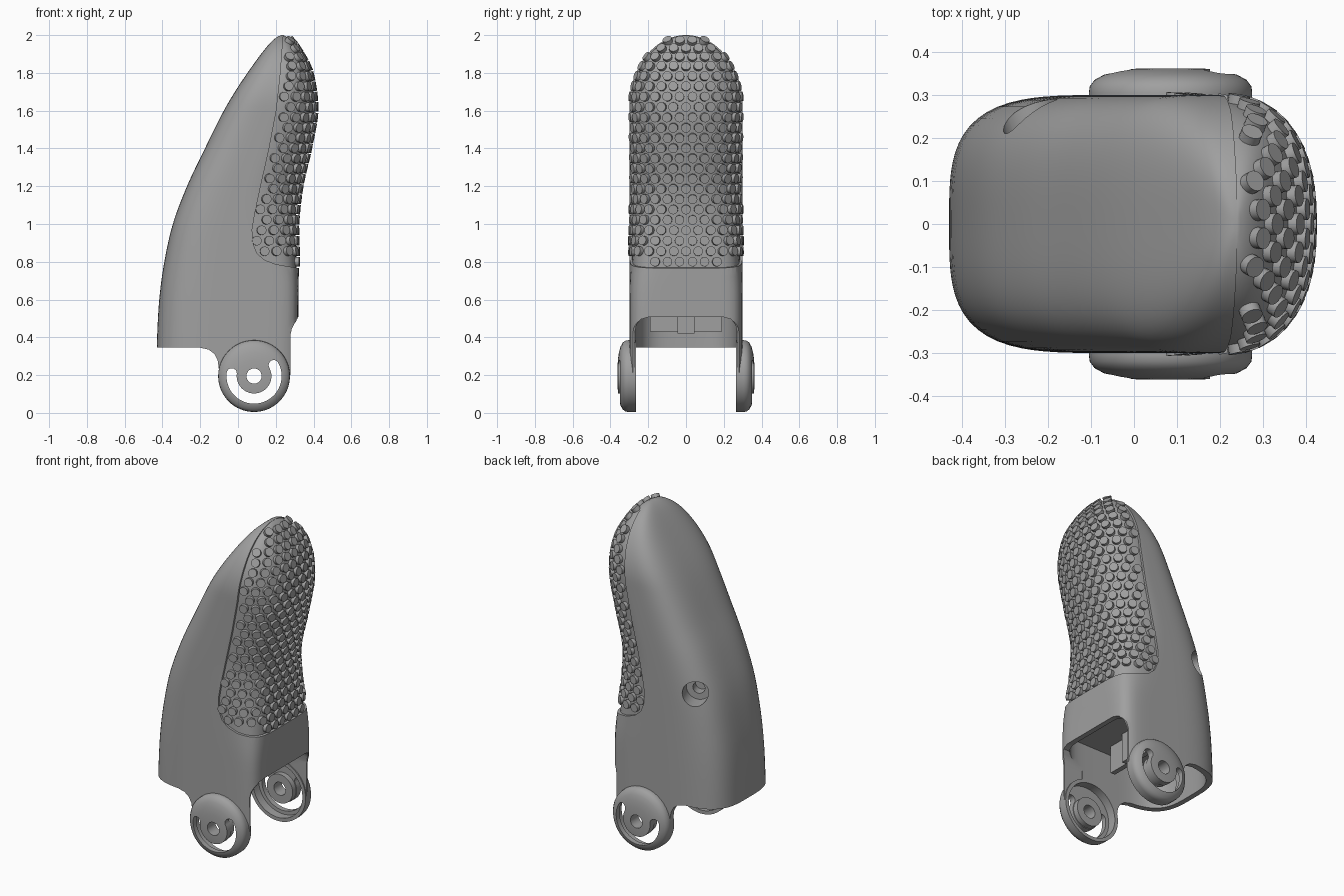
import bpy, bmesh, math
from mathutils import Vector, Matrix

if "Cube" in bpy.data.objects:
    bpy.data.objects.remove(bpy.data.objects["Cube"])

grey = bpy.data.materials.new("mid_grey")
grey.use_nodes = True
grey.diffuse_color = (0.35, 0.35, 0.35, 1)
grey.node_tree.nodes["Principled BSDF"].inputs["Base Color"].default_value = (0.35, 0.35, 0.35, 1)


def finish(name, bm):
    bmesh.ops.recalc_face_normals(bm, faces=bm.faces)
    me = bpy.data.meshes.new(name)
    bm.to_mesh(me)
    bm.free()
    me.materials.append(grey)
    ob = bpy.data.objects.new(name, me)
    bpy.context.collection.objects.link(ob)
    return ob


def activate(ob):
    bpy.ops.object.select_all(action='DESELECT')
    ob.select_set(True)
    bpy.context.view_layer.objects.active = ob


def smooth(ob, angle=32):
    activate(ob)
    bpy.ops.object.shade_smooth_by_angle(angle=math.radians(angle))


def boolean(ob, cutter, op='DIFFERENCE', keep=False):
    activate(ob)
    mod = ob.modifiers.new("cut", 'BOOLEAN')
    mod.operation, mod.object, mod.solver = op, cutter, 'EXACT'
    bpy.ops.object.modifier_apply(modifier=mod.name)
    if not keep:
        bpy.data.objects.remove(cutter)


def loft(name, rings, ring_closed=False):
    bm = bmesh.new()
    rows = [[bm.verts.new(p) for p in r] for r in rings]
    n = len(rows[0])
    pairs = list(zip(rows, rows[1:]))
    if ring_closed:
        pairs.append((rows[-1], rows[0]))
    else:
        bm.faces.new(rows[0])
        bm.faces.new(rows[-1])
    for a, b in pairs:
        for i in range(n):
            j = (i + 1) % n
            bm.faces.new((a[i], a[j], b[j], b[i]))
    return finish(name, bm)


def prism(name, pts, lo, hi, axis='y'):
    place = (lambda p, d: (p[0], d, p[1])) if axis == 'y' else (lambda p, d: (d, p[0], p[1]))
    return loft(name, [[place(p, d) for p in pts] for d in (lo, hi)])


def arc(cx, cz, r, a0, a1, n):
    angles = [math.radians(a0 + (a1 - a0) * i / n) for i in range(n + 1)]
    return [(cx + r * math.cos(a), cz + r * math.sin(a)) for a in angles]


def circle(cx, cz, r, n=48):
    return arc(cx, cz, r, 0, 360, n)[:-1]


# Side outline, read along u = sqrt(2 - z) so that the tip is round
LEFT = [(2, .24), (1.97, .182), (1.9, .122), (1.8, .05), (1.6, -.075), (1.4, -.175),
        (1.2, -.27), (1, -.345), (.8, -.39), (.6, -.417), (.35, -.43), (.1, -.433)]
RIGHT = [(2, .24), (1.97, .295), (1.9, .345), (1.8, .393), (1.6, .418), (1.4, .385),
         (1.2, .34), (1, .318), (.8, .322), (.6, .32), (.35, .318), (.1, .318)]
SQUARE = [(2, 2.4), (1.3, 2.5), (1.1, 2.8), (.8, 5), (.6, 8), (.1, 8)]


def curve(table, u):
    k = [(math.sqrt(2 - z), v) for z, v in table]
    i = max(j for j in range(len(k) - 1) if k[j][0] <= u or j == 0)

    def slope(j):
        a, b = k[max(j - 1, 0)], k[min(j + 1, len(k) - 1)]
        return (b[1] - a[1]) / (b[0] - a[0])
    h = k[i + 1][0] - k[i][0]
    t = (u - k[i][0]) / h
    return ((1 + 2 * t) * (1 - t) ** 2 * k[i][1] + t * (1 - t) ** 2 * h * slope(i)
            + t * t * (3 - 2 * t) * k[i + 1][1] + t * t * (t - 1) * h * slope(i + 1))


def surface(u, ang, inset=0.0):
    z = 2 - u * u
    l, r = curve(LEFT, u), curve(RIGHT, u)
    w = .3 * math.sqrt(max(0, 1 - (max(z - 1.62, 0) / .38) ** 2))
    a, w = max((r - l) / 2 - inset, .003), max(w - inset, .003)
    c, s = math.cos(ang), math.sin(ang)
    n = curve(SQUARE, u) if c > 0 else 3.5
    k = (abs(c) ** n + abs(s) ** n) ** (-1 / n)
    return Vector(((l + r) / 2 + a * c * k, w * s * k, z))


def skin(name, z0, z1, inset, rows=56, seg=96):
    ua, ub = math.sqrt(2 - z0), math.sqrt(2 - z1)
    us = [ua + (ub - ua) * i / rows for i in range(rows + 1)]
    return loft(name, [[surface(u, math.tau * j / seg, inset) for j in range(seg)] for u in us])


# Grip area outline in side view
BORDER = [(.245, 2.05), (.236, 1.95), (.225, 1.8), (.203, 1.6), (.165, 1.4), (.12, 1.2),
          (.09, 1.06), (.075, .97), (.078, .9), (.1, .845), (.14, .81), (.2, .787),
          (.33, .765), (.6, .75), (.6, 2.05)]
PX, PZ = .085, .195

# Shell with open base, hinge tabs and front arch
shell = skin("shell", .2, 1.9993, 0)
pad_area = prism("pad_area", BORDER, -.5, .5)
boolean(shell, pad_area, keep=True)
boolean(shell, skin("cavity", .12, .6, .032, 12))
boolean(shell, prism("back_cut", [(-.6, .1), (-.6, .345), (-.2, .345), (-.155, .335), (-.125, .312),
                                  (-.108, .28), (-.102, .24), (-.1, .1)], -.5, .5))
boolean(shell, prism("front_cut", [(.277, .1), (.277, .41), (.285, .445), (.3, .475), (.325, .505),
                                   (.6, .505), (.6, .1)], -.5, .5))
arch = [(.272, .1), (.272, .42), (.262, .465), (.24, .495), (.2, .507)]
boolean(shell, prism("arch_cut", arch + [(-y, z) for y, z in reversed(arch)], .15, .6, 'x'))
boolean(shell, prism("hinge_clearance", circle(PX, PZ, .172), -.5, .5))

# Screw recess in the rear corner
for radius, depth in ((.072, .09), (.035, .15)):
    hole = prism("screw_cut", circle(0, 0, radius, 32), -depth, .15)
    hole.matrix_world = Matrix.Translation((-.245, .265, 1.03)) @ Matrix.Rotation(.35, 4, 'Z')
    bpy.context.view_layer.update()
    boolean(shell, hole)
smooth(shell)

# Recessed grip pad
pad = skin("grip_pad", .6, 1.998, .013)
boolean(pad, pad_area, 'INTERSECT')
smooth(pad)


def in_grip(x, z):
    inside = False
    for (xa, za), (xb, zb) in zip(BORDER, BORDER[1:] + BORDER[:1]):
        if (za > z) != (zb > z) and x < xa + (z - za) * (xb - xa) / (zb - za):
            inside = not inside
    return inside


# Round studs in staggered rows over the pad
bm = bmesh.new()


def stud(u, ang):
    p = surface(u, ang, .013)
    if not (in_grip(p.x - .018, p.z) and in_grip(p.x, p.z - .028)):
        return
    n = (surface(u + .004, ang, .013) - p).cross(surface(u, ang + .01, .013) - p).normalized()
    if n.x < 0:
        n = -n
    m = Matrix.Translation(p + n * .005) @ n.to_track_quat('Z', 'Y').to_matrix().to_4x4()
    bmesh.ops.create_cone(bm, cap_ends=True, segments=16, radius1=.025, radius2=.025, depth=.03, matrix=m)


u, row = math.sqrt(2 - .8), 0
while u > .1:
    target = 0 if row % 2 else .032
    ang, run = 0.0, 0.0
    prev = surface(u, 0, .013)
    while ang < 1.75:
        if run >= target:
            stud(u, ang)
            if ang > 0:
                stud(u, -ang)
            target += .064
        ang += .01
        here = surface(u, ang, .013)
        run += (here - prev).length
        prev = here
    u -= .056 * .01 / (surface(u - .01, 0) - surface(u, 0)).length
    row += 1
smooth(finish("grip_studs", bm))

# Hinge discs: domed cups with hub, pivot hole and curved slot
CUP = [(.04, .362), (.085, .361), (.125, .355), (.155, .347), (.177, .335), (.188, .32), (.19, .305),
       (.19, .265), (.168, .265), (.168, .318), (.088, .318), (.088, .285), (.04, .285)]
for side, label in ((1, "back"), (-1, "front")):
    rings = [[(x, side * y, z) for x, z in circle(PX, PZ, r, 64)] for r, y in CUP]
    disc = loft(label + "_hinge_disc", rings, ring_closed=True)
    mid, half, a0, a1 = .119, .027, 173, 389
    e0, e1 = arc(PX, PZ, mid, a0, a1, 1)
    slot = (arc(PX, PZ, mid + half, a0, a1, 40) + arc(*e1, half, a1, a1 + 180, 8)[1:-1]
            + arc(PX, PZ, mid - half, a1, a0, 40) + arc(*e0, half, a0 - 180, a0, 8)[1:-1])
    boolean(disc, prism("slot_cut", slot, side * .2, side * .5))
    smooth(disc)

# Inner cross plate and clip seen through the arch
prism("inner_plate", [(-.19, .43), (.19, .43), (.19, .62), (-.19, .62)], -.02, .01, 'x')
prism("inner_clip", [(-.045, .42), (.045, .42), (.045, .61), (-.045, .61)], .01, .05, 'x')
